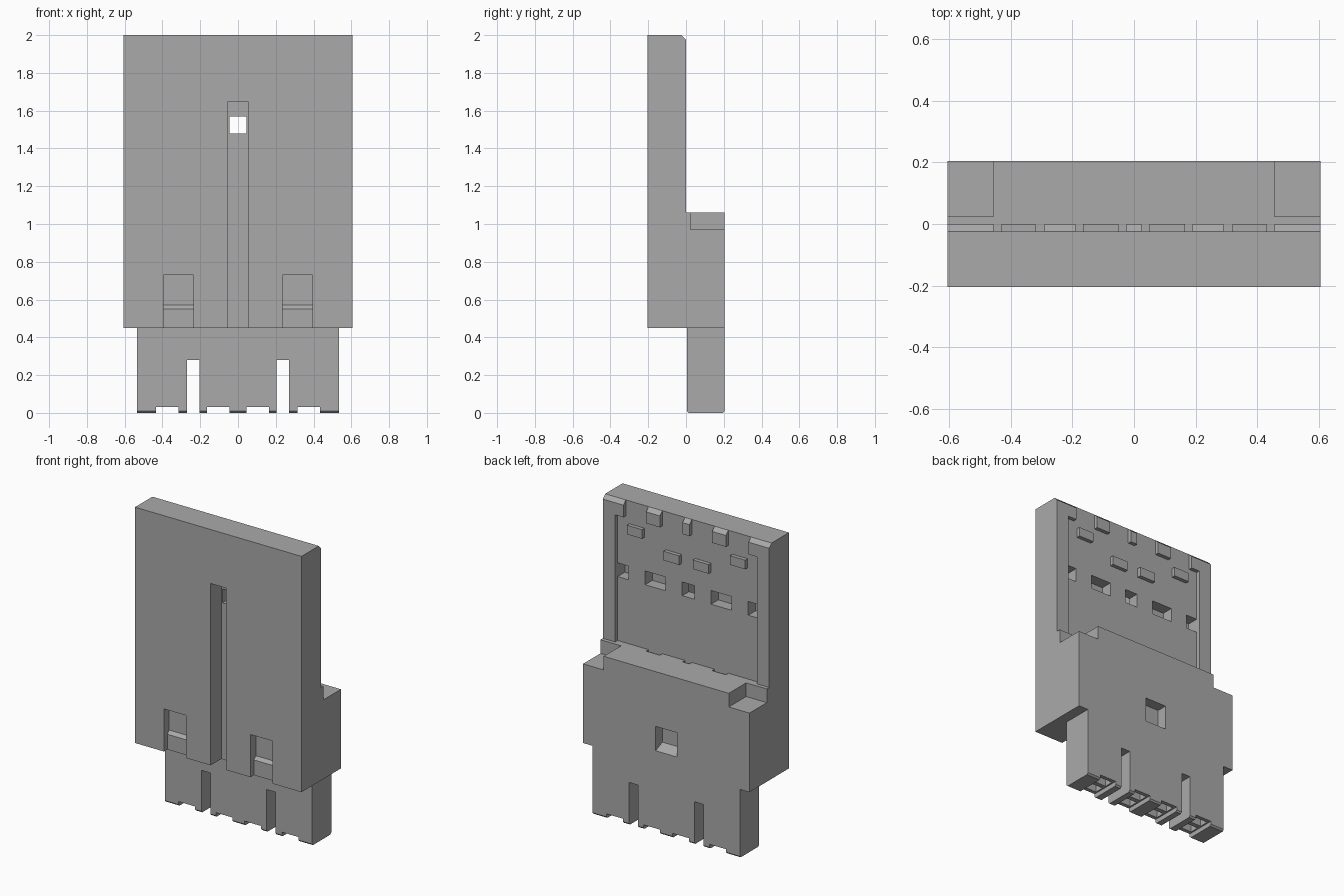
import bpy, bmesh

cube = bpy.data.objects.get("Cube")
if cube:
    bpy.data.objects.remove(cube, do_unlink=True)

grey = bpy.data.materials.new("plain_grey")
grey.use_nodes = True
COLOUR = (0.4, 0.4, 0.4, 1)
grey.diffuse_color = COLOUR
grey.node_tree.nodes["Principled BSDF"].inputs["Base Color"].default_value = COLOUR


def extrude(name, profile, x0, x1):
    """Extrude a (y, z) profile along x."""
    bm = bmesh.new()
    face = bm.faces.new([bm.verts.new((x0, y, z)) for y, z in profile])
    new = bmesh.ops.extrude_face_region(bm, geom=[face])["geom"]
    verts = [v for v in new if isinstance(v, bmesh.types.BMVert)]
    bmesh.ops.translate(bm, verts=verts, vec=(x1 - x0, 0, 0))
    bmesh.ops.recalc_face_normals(bm, faces=bm.faces)
    mesh = bpy.data.meshes.new(name)
    bm.to_mesh(mesh)
    bm.free()
    mesh.materials.append(grey)
    ob = bpy.data.objects.new(name, mesh)
    bpy.context.collection.objects.link(ob)
    return ob


def rect(y0, y1, z0, z1):
    return [(y0, z0), (y1, z0), (y1, z1), (y0, z1)]


def cut(target, profile, x0, x1, mirror=False):
    """Subtract an extruded profile, optionally on both sides."""
    spans = [(x0, x1), (-x1, -x0)] if mirror else [(x0, x1)]
    for a, b in spans:
        cutter = extrude("cutter", profile, a, b)
        cutter.hide_render = True
        mod = target.modifiers.new("cut", "BOOLEAN")
        mod.operation, mod.solver, mod.object = "DIFFERENCE", "EXACT", cutter
        bpy.context.view_layer.objects.active = target
        bpy.ops.object.modifier_apply(modifier=mod.name)
        bpy.data.objects.remove(cutter, do_unlink=True)


W, D, FLOOR, MID, STEP, TOP = 0.605, 0.205, -0.025, 0.45, 1.06, 2.0

# Main body: tall plate with a thicker rear block
body = extrude("housing_body", [(-D, MID), (D, MID), (D, STEP), (0, STEP),
                                (0, TOP + FLOOR), (FLOOR, TOP), (-D, TOP)], -W, W)

# Rear recess, leaving side rails and upper corner shoulders
cut(body, rect(FLOOR, 0.1, STEP, 1.895), -0.515, 0.515)
cut(body, rect(FLOOR, 0.1, 1.8, 2.1), -0.455, 0.455)

# Notched block corners
cut(body, rect(0.025, 0.3, 0.97, 1.2), 0.455, 0.7, True)

# Row of contact windows and small pits along the block top
window = rect(-0.1, 0.05, 1.48, 1.57)
cut(body, window, -0.045, 0.045)
cut(body, window, 0.165, 0.315, True)
cut(body, rect(-0.1, FLOOR + 0.005, 1.48, 1.57), 0.435, 0.515, True)
pit = rect(FLOOR, 0, 0.98, 1.1)
cut(body, pit, -0.025, 0.025)
cut(body, pit, 0.19, 0.29, True)

# Rear latch window with a ramped floor
cut(body, [(0.135, 0.57), (0.3, 0.5), (0.3, 0.7), (0.135, 0.7)], -0.077, 0.077)

# Front key groove and stepped latch pockets
cut(body, rect(-0.3, -0.095, 0.4, 1.645), -0.055, 0.055)
cut(body, [(-0.3, 0.4), (-0.17, 0.4), (-0.17, 0.55), (-0.15, 0.57),
           (-0.15, 0.73), (-0.3, 0.73)], 0.235, 0.395, True)

# Lower plug with slots, foot notches and contact pockets
c = 0.01
plug = extrude("lower_plug", [(0.005 + c, 0), (D - c, 0), (D, c), (D, MID),
                              (0.005, MID), (0.005, c)], -0.535, 0.535)
cut(plug, rect(-0.1, 0.3, -0.1, 0.28), 0.205, 0.27, True)
for a, b in ((0.045, 0.165), (0.315, 0.435)):
    cut(plug, rect(-0.1, 0.3, -0.1, 0.03), a, b, True)
    for y in (0.03, 0.12):
        cut(plug, rect(y, y + 0.06, -0.1, 0.08), a + 0.01, b - 0.01, True)

# Chamfered teeth along the top of the recess
tooth = [(-0.03, 1.9), (0, 1.9), (0, TOP + FLOOR), (FLOOR, TOP), (-0.03, TOP - 0.005)]
for i, (a, b) in enumerate(((-0.29, -0.19), (-0.025, 0.025), (0.19, 0.29))):
    extrude(f"top_tooth_{i + 1}", tooth, a, b)

# Raised blocks below the teeth
for side, s in (("left", 1), ("right", -1)):
    for row, a, b, z in (("outer", 0.32, 0.43, 1.79), ("inner", 0.05, 0.165, 1.69)):
        x0, x1 = sorted((s * a, s * b))
        extrude(f"{row}_{side}_block", rect(-0.03, 0, z, z + 0.06), x0, x1)
